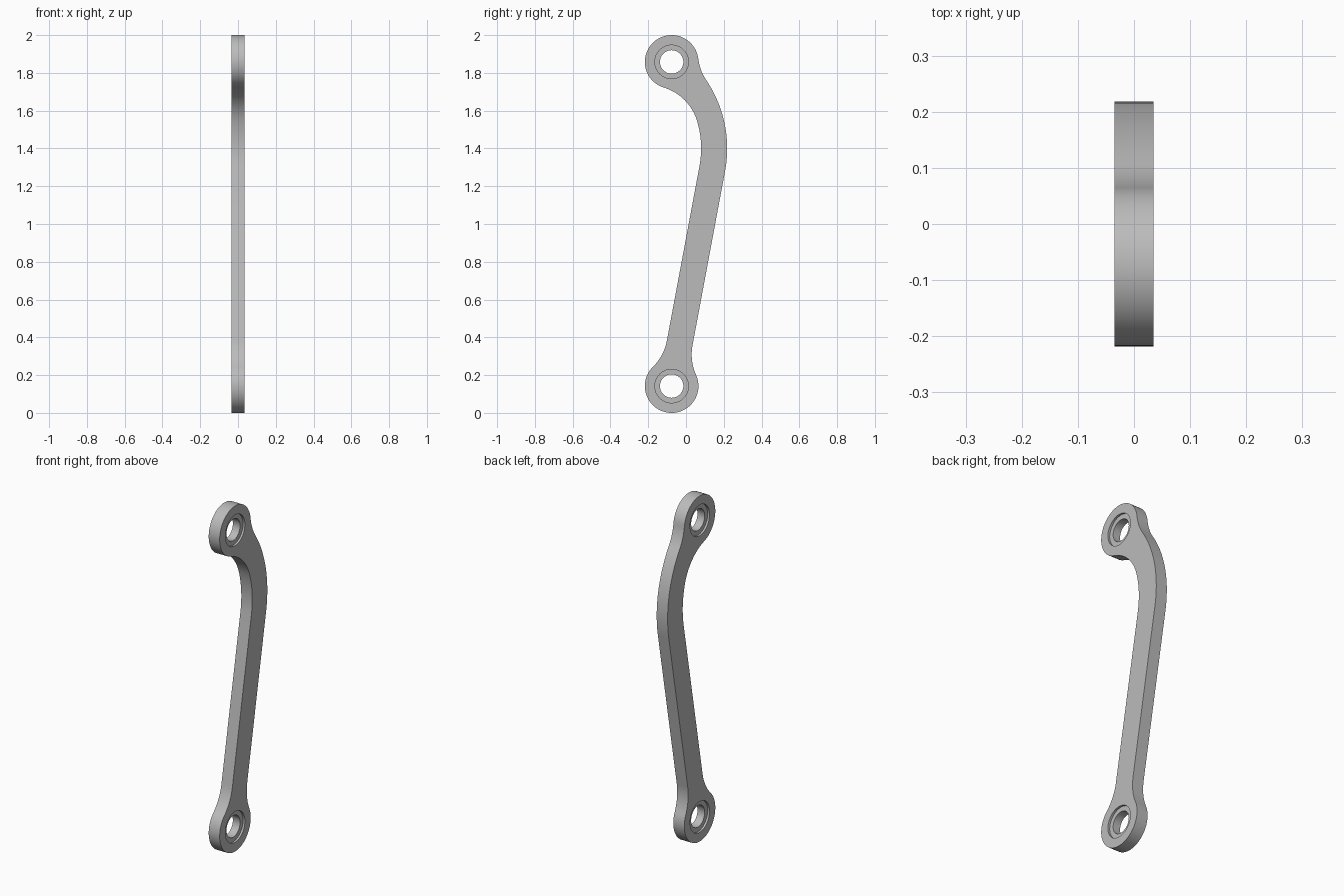
import bpy, bmesh, math
from mathutils import Vector

if "Cube" in bpy.data.objects:
    bpy.data.objects.remove(bpy.data.objects["Cube"])

# Dimensions (profile lies in the y-z plane, extruded along x)
H = 0.035                        # half thickness
RB, RF = 0.142, 0.265            # boss radius, blend fillet radius
R_HOLE, R_BORE, DEPTH = 0.062, 0.089, 0.012
W = 0.069                        # half width of arm
B, T = Vector((-0.076, RB)), Vector((-0.076, 2 - RB))   # boss centres
RO = 0.645                       # outer radius of the bend
C = Vector((0.218 - RO, 1.40))   # bend centre
RC, RI = RO - W, RO - 2 * W


def ang(v):
    return math.atan2(v.y, v.x)


def arc(c, r, a0, a1, turn, n):
    """Points on an arc from a0 to a1, turn=1 ccw, -1 cw."""
    sweep = turn * ((turn * (a1 - a0)) % math.tau)
    return [c + r * Vector((math.cos(a0 + sweep * i / n), math.sin(a0 + sweep * i / n)))
            for i in range(n + 1)]


def meet(r_c, r_t):
    """Point at distance r_c from C and r_t from T, on the right of C->T."""
    d = (T - C).length
    e = (T - C) / d
    a = (d * d + r_c * r_c - r_t * r_t) / (2 * d)
    h = math.sqrt(max(r_c * r_c - a * a, 0))
    return C + e * a + Vector((e.y, -e.x)) * h


# Straight arm: centreline runs from the lower boss, tangent to the bend
cb = C - B
tilt = math.asin(RC / cb.length) - math.atan2(-cb.x, cb.y)
u = Vector((math.sin(tilt), math.cos(tilt)))
n = Vector((u.y, -u.x))

# Fillet centres: lower right, lower left, upper outer, upper inner
along = math.sqrt((RB + RF) ** 2 - (W + RF) ** 2)
fr = B + n * (W + RF) + u * along
fl = B - n * (W + RF) + u * along
fo = meet(RO + RF, RB + RF)
fi = meet(RI - RF, RB + RF)

outline = (arc(B, RB, ang(fl - B), ang(fr - B), 1, 48)
           + arc(fr, RF, ang(B - fr), ang(-n), -1, 12)
           + arc(C, RO, ang(n), ang(fo - C), 1, 28)
           + arc(fo, RF, ang(C - fo), ang(T - fo), -1, 12)
           + arc(T, RB, ang(fo - T), ang(fi - T), 1, 48)
           + arc(fi, RF, ang(T - fi), ang(fi - C), -1, 16)
           + arc(C, RI, ang(fi - C), ang(n), -1, 14)
           + arc(fl, RF, ang(n), ang(B - fl), -1, 12))
# Drop duplicate points where arcs join
outline = [p for i, p in enumerate(outline) if (p - outline[i - 1]).length > 1e-5]

bm = bmesh.new()


def loop(pts, x):
    return [bm.verts.new((x, p.x, p.y)) for p in pts]


def wall(a, b):
    for i in range(len(a)):
        bm.faces.new((a[i - 1], a[i], b[i], b[i - 1]))


def circle(c, r):
    return arc(c, r, 0, math.tau * 0.999999, 1, 48)[:-1]


# Outer wall
front, back = loop(outline, H), loop(outline, -H)
wall(front, back)
caps = [[front], [back]]

# Stepped holes through both bosses, recessed on each side
for c in (B, T):
    steps = [(R_BORE, H), (R_BORE, H - DEPTH), (R_HOLE, H - DEPTH),
             (R_HOLE, DEPTH - H), (R_BORE, DEPTH - H), (R_BORE, -H)]
    rings = [loop(circle(c, r), x) for r, x in steps]
    for a, b in zip(rings, rings[1:]):
        wall(a, b)
    caps[0].append(rings[0])
    caps[1].append(rings[-1])

# Flat side faces with the holes left open
for loops, s in zip(caps, (1, -1)):
    edges = [bm.edges.get((l[i - 1], l[i])) for l in loops for i in range(len(l))]
    bmesh.ops.triangle_fill(bm, use_beauty=True, edges=edges, normal=(s, 0, 0))
bmesh.ops.recalc_face_normals(bm, faces=bm.faces)

mesh = bpy.data.meshes.new("link_arm")
bm.to_mesh(mesh)
bm.free()
grey = bpy.data.materials.new("plain grey")
grey.diffuse_color = (0.5, 0.5, 0.5, 1)
grey.use_nodes = True
grey.node_tree.nodes["Principled BSDF"].inputs["Base Color"].default_value = grey.diffuse_color
mesh.materials.append(grey)
obj = bpy.data.objects.new("link_arm", mesh)
bpy.context.collection.objects.link(obj)
bpy.context.view_layer.objects.active = obj
obj.select_set(True)
bpy.ops.object.shade_smooth_by_angle(angle=math.radians(30))
